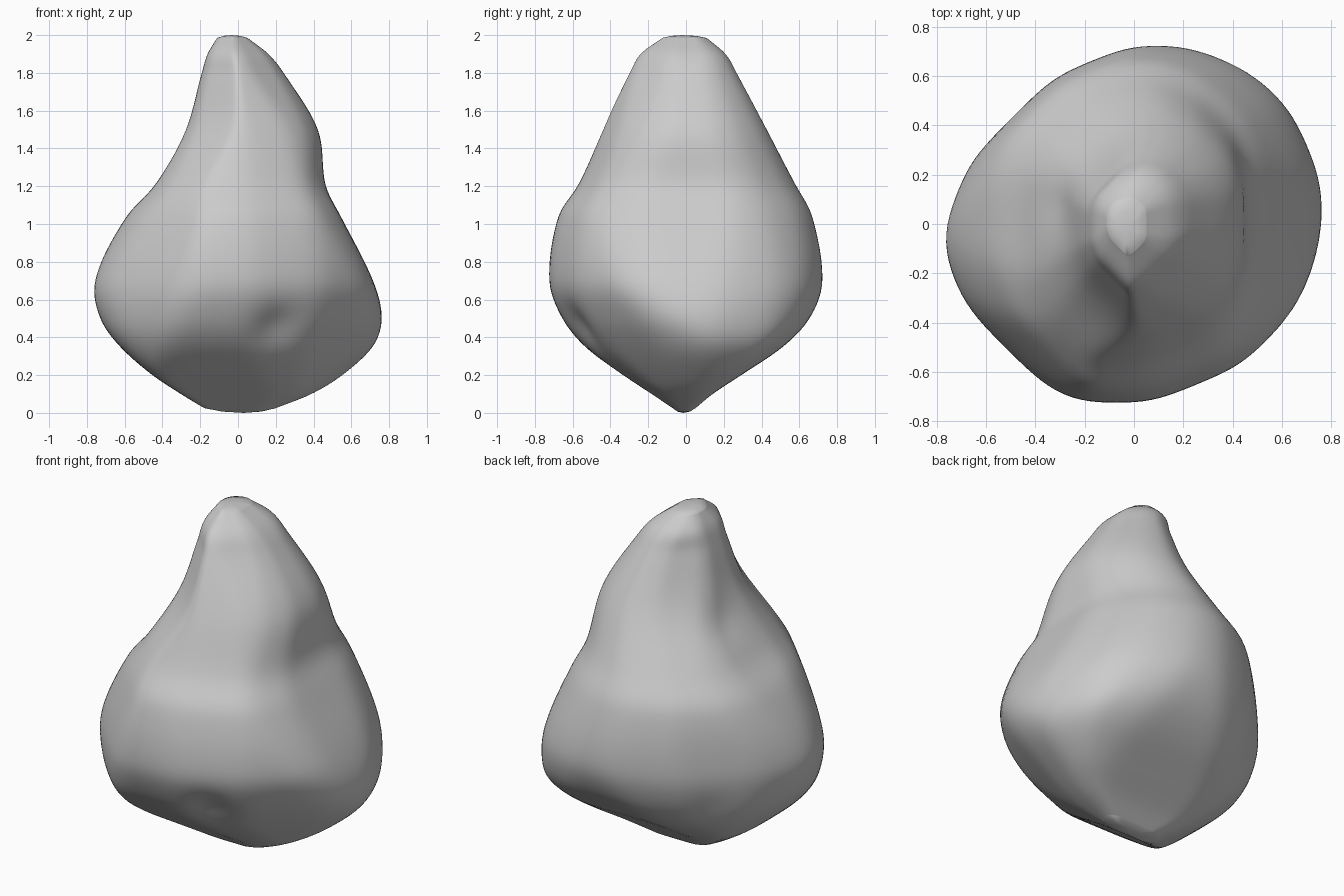
import bpy, bmesh
from math import sin, cos, pi
from mathutils import Vector

if "Cube" in bpy.data.objects:
    bpy.data.objects.remove(bpy.data.objects["Cube"])

# Cross-sections: height, then reach towards +x, +x+y, +y, -x+y, -x, -x-y, -y, +x-y
SECTIONS = [
    (0.025, .21, .17, .05, .12, .18, .17, .07, .16),
    (0.10, .40, .37, .14, .27, .30, .35, .18, .30),
    (0.20, .56, .57, .29, .42, .45, .54, .33, .41),
    (0.35, .72, .73, .51, .56, .62, .66, .53, .54),
    (0.50, .76, .77, .65, .62, .73, .71, .65, .64),
    (0.70, .71, .76, .72, .65, .76, .71, .72, .71),
    (1.05, .535, .63, .665, .61, .58, .61, .67, .65),
    (1.20, .46, .55, .585, .51, .44, .53, .57, .55),
    (1.50, .42, .45, .43, .31, .275, .33, .44, .43),
    (1.80, .24, .27, .27, .20, .19, .22, .33, .24),
    (1.90, .16, .20, .21, .18, .16, .19, .27, .18),
    (1.985, .05, .08, .11, .12, .11, .11, .14, .08),
]
# In-between reach relative to the mean of its two neighbours (base, belly, upper body)
BASE = (1.0, .98, .98, 1.0, 1.05, 1.06, .97, 1.0)
BELLY = (1.0, 1.01, .98, 1.0, 1.02, 1.05, .97, 1.03)
UPPER = (1.02, 1.02, 1.0, 1.02, 1.0, 1.10, .97, 1.0)
RINGS, SIDES, POWER = 90, 128, 40

# Hollows: centre, radius, depth
DENTS = [((.22, -.60, .43), .13, .035),
         ((-.30, .10, 1.40), .13, .022),
         ((-.42, .42, .43), .13, .015)]


def mix(a, b, w):
    w = min(1, max(0, w))
    return a * (1 - w) + b * w


def reach_at(z):
    """Smoothly interpolate the eight reaches at height z, then fill to sixteen."""
    S = SECTIONS
    i = 0
    while i < len(S) - 2 and z > S[i + 1][0]:
        i += 1
    a, b = S[i], S[i + 1]
    p, n = S[max(i - 1, 0)], S[min(i + 2, len(S) - 1)]
    d = b[0] - a[0]
    t = (z - a[0]) / d
    eight = []
    for k in range(1, 9):
        ma = (b[k] - p[k]) / (b[0] - p[0]) * d
        mb = (n[k] - a[k]) / (n[0] - a[0]) * d
        eight.append((2*t**3 - 3*t*t + 1) * a[k] + (t**3 - 2*t*t + t) * ma
                     + (3*t*t - 2*t**3) * b[k] + (t**3 - t*t) * mb)
    out = []
    for k in range(8):
        ratio = mix(mix(BASE[k], BELLY[k], (z - .2) / .3), UPPER[k], (z - .7) / .4)
        out += [eight[k], ratio * (eight[k] + eight[(k + 1) % 8]) / 2]
    return out


def radius(reach, ang):
    """Rounded polygon bounded by the reaches."""
    total = sum((max(0, cos(ang - k * pi / 8)) / h) ** POWER
                for k, h in enumerate(reach))
    return 1.008 * total ** (-1 / POWER)


# Rock body lofted through the sections
bm = bmesh.new()
rings = []
z0, z1 = SECTIONS[0][0], SECTIONS[-1][0]
for i in range(RINGS + 1):
    z = z0 + (z1 - z0) * (1 - cos(pi * i / RINGS)) / 2
    reach = reach_at(z)
    ring = []
    for j in range(SIDES):
        a = 2 * pi * j / SIDES
        r = radius(reach, a)
        ring.append(bm.verts.new((r * cos(a), r * sin(a), z)))
    rings.append(ring)

# Rounded ends: a smaller ring, then a pole
poles = []
for pole, at, zmid in (((.03, -.015, 0), 0, .007), ((-.035, -.02, 2), -1, 1.996)):
    c = Vector(pole)
    cap = []
    for v in rings[at]:
        m = c.lerp(v.co, .55)
        cap.append(bm.verts.new((m.x, m.y, zmid)))
    rings.insert(0 if at == 0 else len(rings), cap)
    poles.append(bm.verts.new(c))
for j in range(SIDES):
    k = (j + 1) % SIDES
    for lo, hi in zip(rings, rings[1:]):
        bm.faces.new((lo[j], lo[k], hi[k], hi[j]))
    bm.faces.new((poles[0], rings[0][k], rings[0][j]))
    bm.faces.new((poles[1], rings[-1][j], rings[-1][k]))

# Soften the facet edges
for _ in range(3):
    bmesh.ops.smooth_vert(bm, verts=[v for r in rings[2:-2] for v in r], factor=.5,
                          use_axis_x=True, use_axis_y=True, use_axis_z=True)

# Press in the hollows
bm.normal_update()
for centre, size, depth in DENTS:
    c = Vector(centre)
    moves = [(v, v.normal * depth * 2.718 ** (-((v.co - c).length / size) ** 2))
             for v in bm.verts]
    for v, m in moves:
        v.co -= m

mesh = bpy.data.meshes.new("rock")
bm.to_mesh(mesh)
bm.free()
rock = bpy.data.objects.new("rock", mesh)
bpy.context.collection.objects.link(rock)
mesh.shade_smooth()
